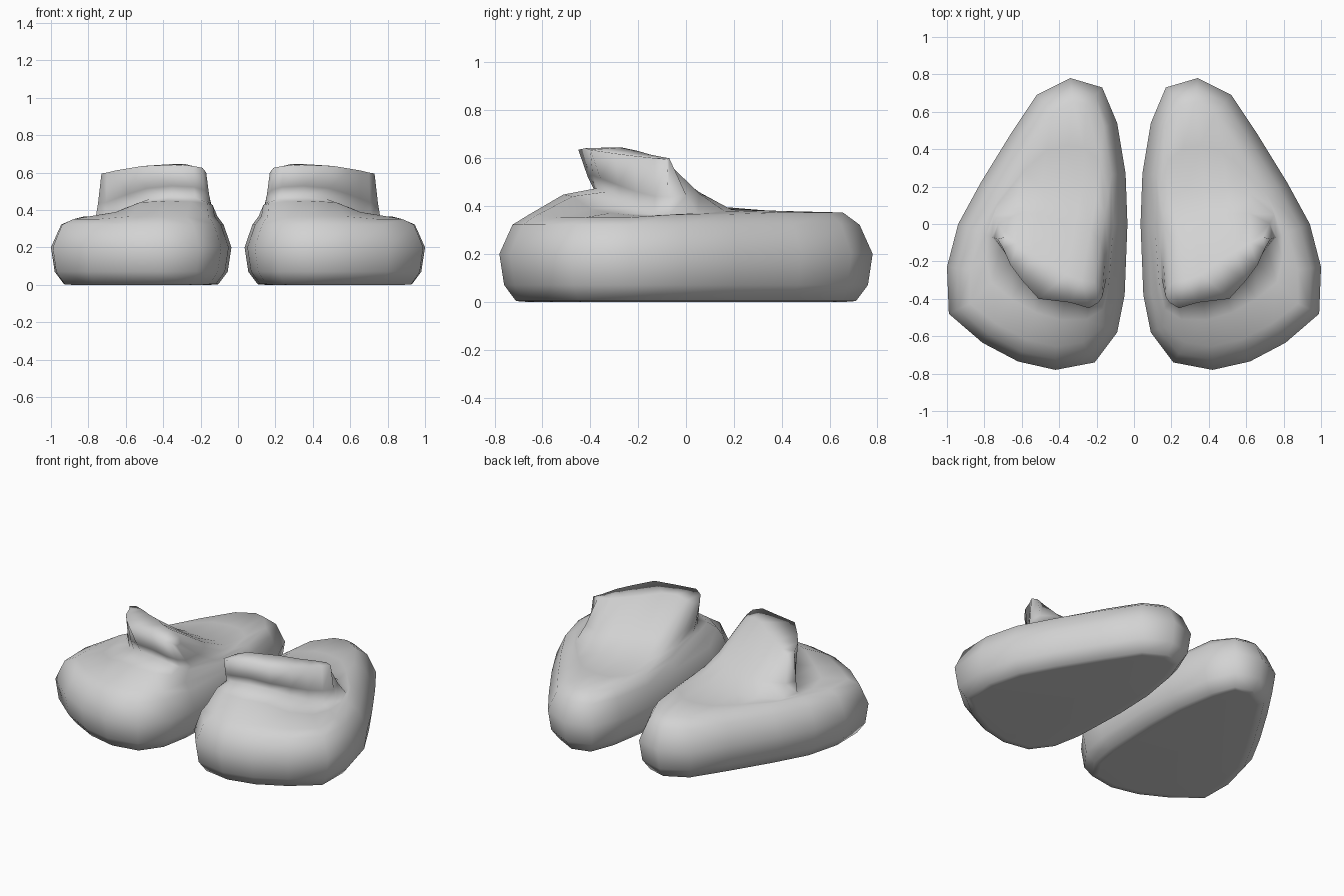
import bpy, bmesh
from mathutils import Vector

cube = bpy.data.objects.get("Cube")
if cube:
    bpy.data.objects.remove(cube, do_unlink=True)

grey = bpy.data.materials.new("light_grey")
grey.use_nodes = True
colour = (0.65, 0.65, 0.65, 1)
grey.diffuse_color = colour
grey.node_tree.nodes["Principled BSDF"].inputs["Base Color"].default_value = colour

# Widest outline of the left shoe: heel, inner side, toe, outer side
OUTLINE = [(.34, .78), (.17, .73), (.09, .54), (.045, .27), (.035, 0), (.05, -.38),
           (.09, -.58), (.21, -.74), (.42, -.78), (.62, -.735), (.81, -.635), (.99, -.48),
           (1, -.23), (.94, 0), (.82, .22), (.66, .48), (.52, .69)]

# Foot of the raised collar, in the same order
COLLAR_BASE = [(.38, .18, .385), (.28, .18, .385), (.20, .15, .39), (.155, .05, .405),
               (.14, -.10, .415), (.145, -.28, .43), (.17, -.36, .45), (.23, -.385, .47),
               (.36, -.37, .475), (.47, -.33, .46), (.57, -.27, .425), (.65, -.20, .39),
               (.71, -.13, .365), (.76, -.07, .365), (.75, .05, .37), (.62, .16, .38),
               (.50, .19, .385)]

# Crest of the collar, leaning out over the toe
COLLAR_CREST = [(.45, -.20, .63), (.36, -.27, .645), (.28, -.30, .645), (.21, -.31, .62),
                (.18, -.34, .595), (.17, -.39, .60), (.19, -.42, .625), (.24, -.45, .635),
                (.34, -.42, .642), (.51, -.40, .635), (.60, -.30, .62), (.66, -.22, .61),
                (.70, -.13, .60), (.73, -.08, .595), (.69, -.07, .60), (.62, -.10, .605),
                (.54, -.15, .615)]


def inset_ring(amount, z, inner=None):
    """Outline moved inwards at height z; inner is the amount on the straight inner side."""
    ring = []
    n = len(OUTLINE)
    for i, p in enumerate(OUTLINE):
        p = Vector(p)
        a = (p - Vector(OUTLINE[i - 1])).normalized()
        b = (Vector(OUTLINE[(i + 1) % n]) - p).normalized()
        t = (a + b).normalized()
        d = inner if inner is not None and p.x < .1 else amount
        q = p + Vector((-t.y, t.x)) * d
        ring.append(Vector((q.x, q.y, z)))
    return ring


def blend(r1, r2, t, tz):
    """Ring between two rings, with its own factor for the height."""
    return [Vector((a.x + (b.x - a.x) * t, a.y + (b.y - a.y) * t, a.z + (b.z - a.z) * tz))
            for a, b in zip(r1, r2)]


base = [Vector(p) for p in COLLAR_BASE]
crest = [Vector(p) for p in COLLAR_CREST]
shoulder = inset_ring(.125, .365, inner=.075)
for v in shoulder:                    # higher heel, lower outer front corner
    if v.y > .3:
        v.z = .373
    elif v.x > .7 and v.y < -.1:
        v.z = .352
instep = blend(shoulder, base, .5, .5)
for v in instep:                      # fuller instep in front of the collar
    if v.y < -.3 and v.x < .6:
        v.z += .028

RINGS = [inset_ring(.11, 0), inset_ring(.07, .003), inset_ring(.02, .07), inset_ring(0, .2),
         inset_ring(.055, .322, inner=.042), shoulder, instep, base,
         blend(base, crest, .4, .32), crest]


def make_shoe(name, side):
    bm = bmesh.new()
    rows = [[bm.verts.new((v.x * side, v.y, v.z)) for v in r] for r in RINGS]
    n = len(OUTLINE)
    for lo, hi in zip(rows, rows[1:]):
        for i in range(n):
            j = (i + 1) % n
            bm.faces.new((lo[i], lo[j], hi[j], hi[i]))
    bm.faces.new(rows[0])             # flat sole
    top = bm.faces.new(rows[-1])
    bmesh.ops.recalc_face_normals(bm, faces=bm.faces[:])
    for f in bm.faces:
        f.smooth = True
    bmesh.ops.triangulate(bm, faces=[top])
    mesh = bpy.data.meshes.new(name)
    bm.to_mesh(mesh)
    bm.free()
    mesh.materials.append(grey)
    obj = bpy.data.objects.new(name, mesh)
    bpy.context.collection.objects.link(obj)


make_shoe("left_shoe", 1)
make_shoe("right_shoe", -1)
